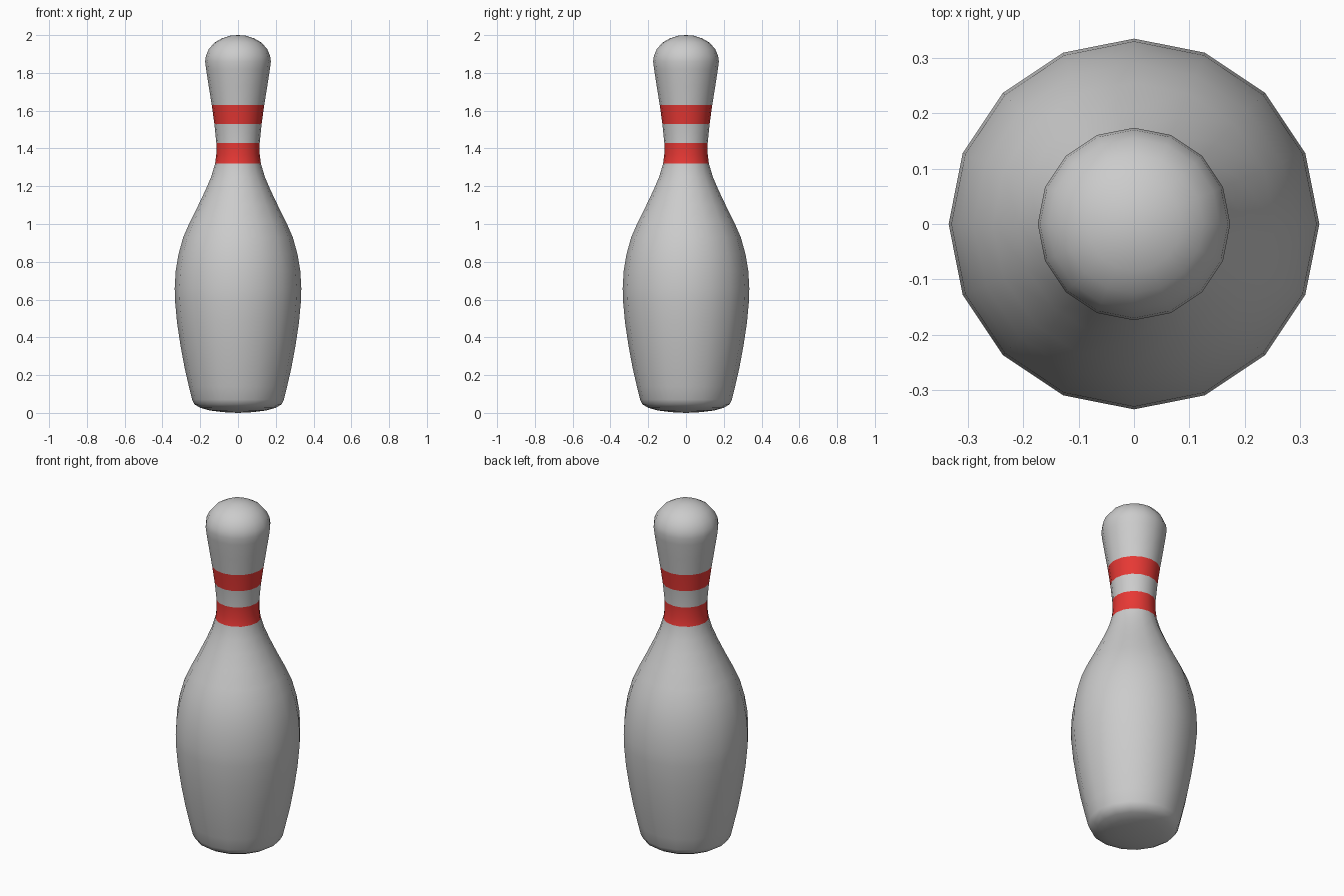
import bpy, bmesh, math

if "Cube" in bpy.data.objects:
    bpy.data.objects.remove(bpy.data.objects["Cube"])

SIDES = 16
# (radius, height) from the base edge up to the crown
PROFILE = [(0.08, 0.004), (0.15, 0.013), (0.20, 0.027), (0.23, 0.045), (0.243, 0.07),
           (0.26, 0.14), (0.283, 0.24), (0.305, 0.36), (0.323, 0.48), (0.334, 0.60),
           (0.335, 0.66), (0.33, 0.75), (0.315, 0.84), (0.29, 0.93), (0.255, 1.01),
           (0.21, 1.10), (0.172, 1.18), (0.142, 1.25), (0.121, 1.32), (0.115, 1.37),
           (0.115, 1.43), (0.125, 1.53), (0.139, 1.63), (0.155, 1.73), (0.169, 1.82),
           (0.174, 1.86), (0.170, 1.89), (0.155, 1.925), (0.125, 1.96), (0.085, 1.983),
           (0.04, 1.997)]
STRIPES = [(1.32, 1.43), (1.53, 1.63)]

# Lathed pin body with pole caps
bm = bmesh.new()
rings = []
for r, z in PROFILE:
    rings.append([bm.verts.new((r * math.cos(a), r * math.sin(a), z))
                  for a in (2 * math.pi * i / SIDES for i in range(SIDES))])
bottom = bm.verts.new((0, 0, 0))
top = bm.verts.new((0, 0, 2))
for i in range(SIDES):
    j = (i + 1) % SIDES
    bm.faces.new((bottom, rings[0][j], rings[0][i]))
    bm.faces.new((top, rings[-1][i], rings[-1][j]))
    for lo, hi in zip(rings, rings[1:]):
        bm.faces.new((lo[i], lo[j], hi[j], hi[i]))

# Red neck stripes
for f in bm.faces:
    f.smooth = True
    z = f.calc_center_median().z
    f.material_index = int(any(a < z < b for a, b in STRIPES))

mesh = bpy.data.meshes.new("bowling_pin")
bm.to_mesh(mesh)
bm.free()
white = bpy.data.materials.new("pin_body")
white.diffuse_color = (0.8, 0.8, 0.8, 1)
white.use_nodes = True
white.node_tree.nodes["Principled BSDF"].inputs["Base Color"].default_value = white.diffuse_color
red = bpy.data.materials.new("stripe_red")
red.diffuse_color = (0.8, 0.04, 0.035, 1)
red.use_nodes = True
red.node_tree.nodes["Principled BSDF"].inputs["Base Color"].default_value = red.diffuse_color
mesh.materials.append(white)
mesh.materials.append(red)
pin = bpy.data.objects.new("bowling_pin", mesh)
bpy.context.collection.objects.link(pin)
